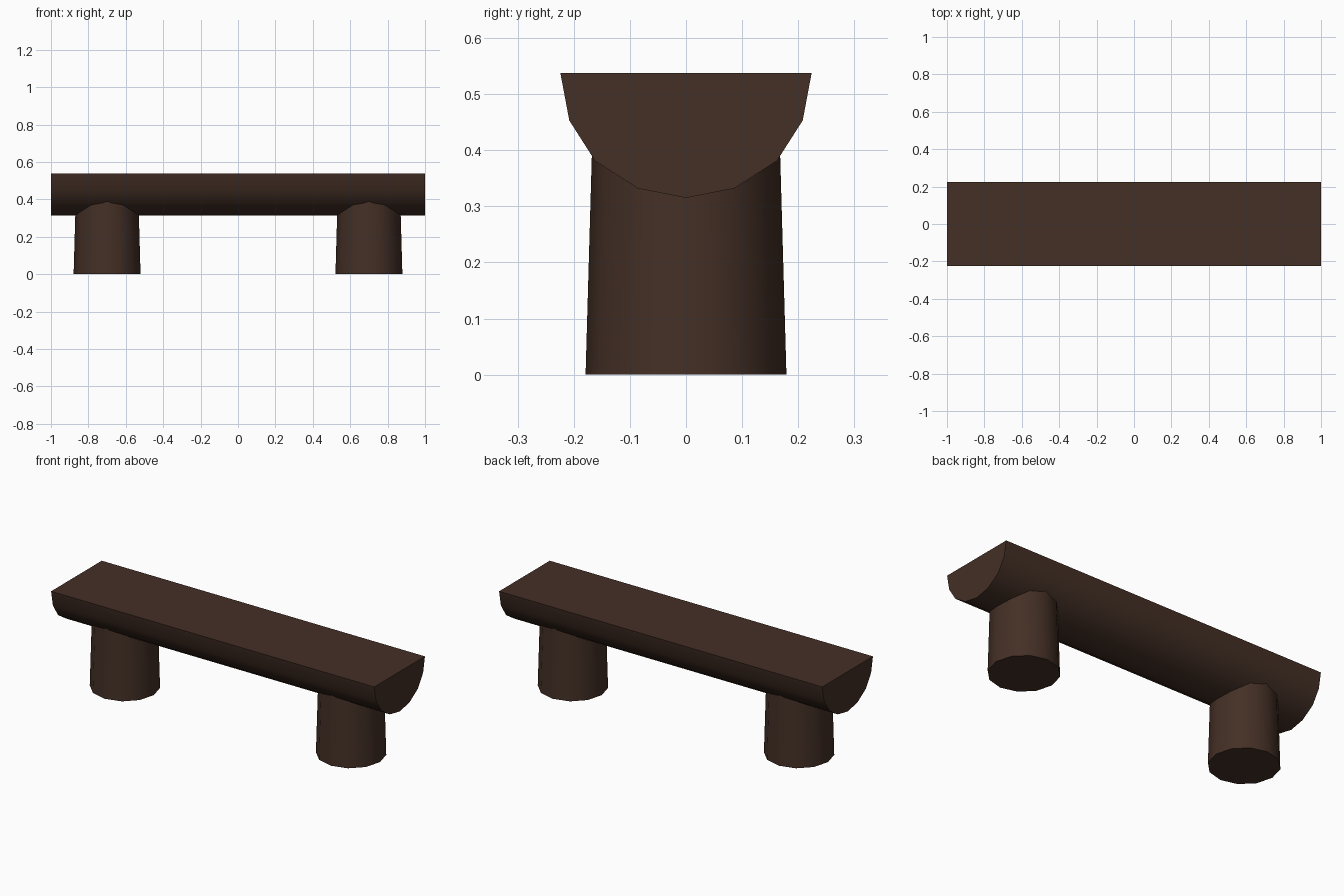
import bpy, bmesh, math

if "Cube" in bpy.data.objects:
    bpy.data.objects.remove(bpy.data.objects["Cube"])

wood = bpy.data.materials.new("dark brown wood")
wood.diffuse_color = (0.058, 0.029, 0.019, 1)
wood.use_nodes = True
wood.node_tree.nodes["Principled BSDF"].inputs["Base Color"].default_value = wood.diffuse_color


def finish(bm, name):
    bmesh.ops.recalc_face_normals(bm, faces=bm.faces)
    mesh = bpy.data.meshes.new(name)
    bm.to_mesh(mesh)
    bm.free()
    mesh.materials.append(wood)
    obj = bpy.data.objects.new(name, mesh)
    bpy.context.collection.objects.link(obj)
    bpy.ops.object.select_all(action='DESELECT')
    obj.select_set(True)
    bpy.context.view_layer.objects.active = obj
    bpy.ops.object.shade_smooth_by_angle(angle=math.radians(40))
    return obj


# Seat: half log, profile extruded along x
half = [(0.224, 0.538), (0.208, 0.453), (0.162, 0.381), (0.086, 0.332)]
profile = half + [(0, 0.315)] + [(-y, z) for y, z in reversed(half)]
bm = bmesh.new()
end = bm.faces.new([bm.verts.new((-1, y, z)) for y, z in profile])
ext = bmesh.ops.extrude_face_region(bm, geom=[end], use_keep_orig=True)
verts = [v for v in ext["geom"] if isinstance(v, bmesh.types.BMVert)]
bmesh.ops.translate(bm, vec=(2, 0, 0), verts=verts)
finish(bm, "seat")

# Legs: tapered log stumps running up into the seat
for side, name in ((-1, "left_leg"), (1, "right_leg")):
    bm = bmesh.new()
    height = 0.42
    bmesh.ops.create_cone(bm, cap_ends=True, segments=12,
                          radius1=0.179, radius2=0.167, depth=height)
    bmesh.ops.translate(bm, vec=(0, 0, height / 2), verts=bm.verts)
    finish(bm, name).location.x = 0.7 * side
